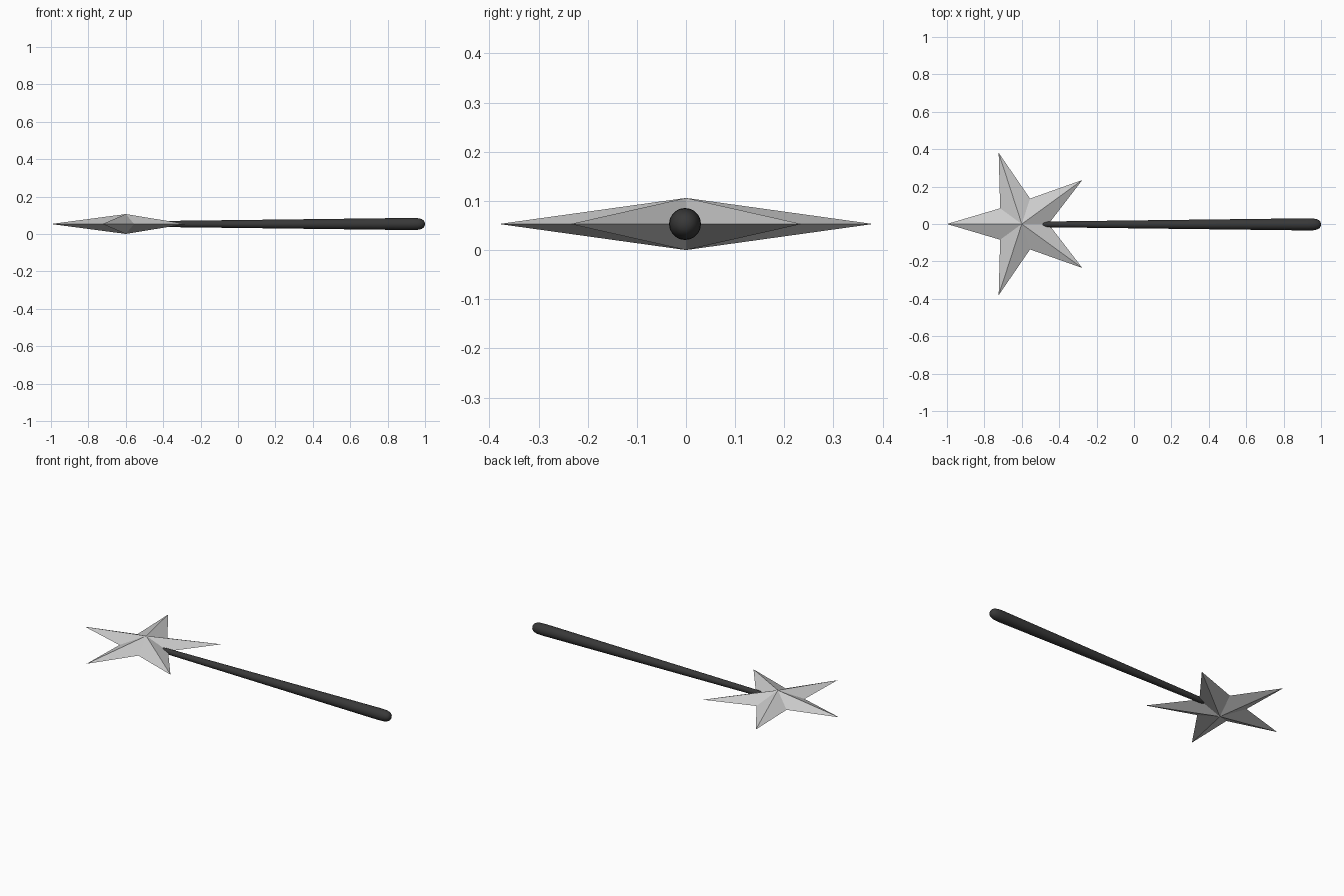
import bpy, bmesh
from math import cos, sin, pi

if "Cube" in bpy.data.objects:
    bpy.data.objects.remove(bpy.data.objects["Cube"])

MID_Z = 0.053


def make_object(name, bm):
    bmesh.ops.recalc_face_normals(bm, faces=bm.faces)
    mesh = bpy.data.meshes.new(name)
    bm.to_mesh(mesh)
    bm.free()
    obj = bpy.data.objects.new(name, mesh)
    bpy.context.collection.objects.link(obj)
    return obj


# Faceted five-pointed star, raised to an apex on both sides
bm = bmesh.new()
cx, outer, inner = -0.6, 0.4, 0.143
rim = []
for i in range(10):
    r, a = (outer if i % 2 == 0 else inner), pi + i * pi / 5
    rim.append(bm.verts.new((cx + r * cos(a), r * sin(a), MID_Z)))
for z in (0.0, 2 * MID_Z):
    apex = bm.verts.new((cx, 0, z))
    for i in range(10):
        bm.faces.new((rim[i], rim[(i + 1) % 10], apex))
make_object("star", bm)

# Tapered handle with a rounded end, spun from a profile of (x, radius)
profile = [(-0.495, 0), (-0.493, 0.009), (-0.485, 0.014), (-0.46, 0.0155),
           (0.93, 0.0325), (0.96, 0.0315), (0.98, 0.027), (0.992, 0.02),
           (0.998, 0.011), (1.0, 0)]
bm = bmesh.new()
pts = [bm.verts.new((x, -0.002, MID_Z + r)) for x, r in profile]
edges = [bm.edges.new(pair) for pair in zip(pts, pts[1:])]
bmesh.ops.spin(bm, geom=pts + edges, cent=(0, -0.002, MID_Z), axis=(1, 0, 0),
               angle=2 * pi, steps=20, use_duplicate=False)
bmesh.ops.remove_doubles(bm, verts=bm.verts, dist=0.0001)
handle = make_object("handle", bm)
mat = bpy.data.materials.new("dark_handle")
mat.diffuse_color = (0.04, 0.04, 0.04, 1)
mat.use_nodes = True
mat.node_tree.nodes["Principled BSDF"].inputs["Base Color"].default_value = mat.diffuse_color
handle.data.materials.append(mat)
bpy.context.view_layer.objects.active = handle
handle.select_set(True)
bpy.ops.object.shade_smooth_by_angle(angle=pi / 4)
